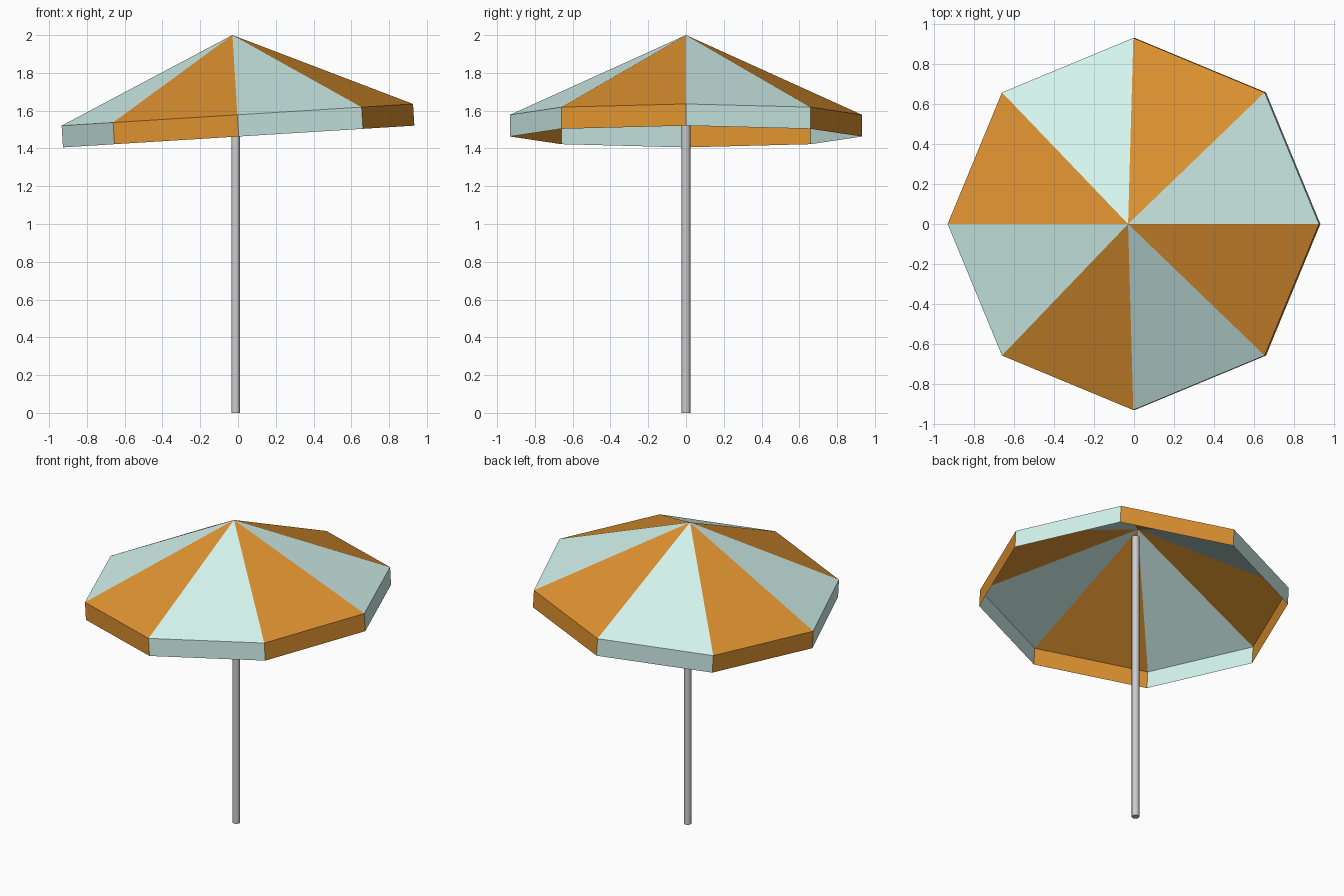
import bpy, bmesh
from math import cos, sin, pi, radians

if "Cube" in bpy.data.objects:
    bpy.data.objects.remove(bpy.data.objects["Cube"])

SIDES = 8
RIM_R = 0.932
PEAK = 0.423      # apex height above the rim
VALANCE = 0.115   # depth of the hanging edge


def material(name, rgb):
    m = bpy.data.materials.new(name)
    m.diffuse_color = (*rgb, 1)
    m.use_nodes = True
    m.node_tree.nodes["Principled BSDF"].inputs["Base Color"].default_value = m.diffuse_color
    return m


# Canopy: single-sheet octagonal cone with a hanging valance, alternating panels
bm = bmesh.new()


def ring(r, z):
    return [bm.verts.new((r * cos(2 * pi * k / SIDES), r * sin(2 * pi * k / SIDES), z))
            for k in range(SIDES)]


apex = bm.verts.new((0, 0, PEAK))
rings = [ring(RIM_R / 2, PEAK / 2), ring(RIM_R, 0), ring(RIM_R, -VALANCE)]
for k in range(SIDES):
    n = (k + 1) % SIDES
    faces = [bm.faces.new((apex, rings[0][k], rings[0][n]))]
    for hi, lo in zip(rings, rings[1:]):
        faces.append(bm.faces.new((hi[k], lo[k], lo[n], hi[n])))
    for f in faces:
        f.material_index = k % 2

mesh = bpy.data.meshes.new("canopy")
bm.to_mesh(mesh)
bm.free()
mesh.materials.append(material("pale_mint", (0.65, 0.90, 0.85)))
mesh.materials.append(material("orange", (0.74, 0.29, 0.03)))
canopy = bpy.data.objects.new("canopy", mesh)
bpy.context.collection.objects.link(canopy)
canopy.location = (-0.0035, 0, 1.578)
canopy.rotation_euler.y = radians(-3.54)   # slight tilt, right side up

# Pole: upright round post ending just under the apex
POLE_H = 1.94
bpy.ops.mesh.primitive_cylinder_add(vertices=16, radius=0.023, depth=POLE_H,
                                    location=(-0.012, 0, POLE_H / 2))
pole = bpy.context.object
pole.name = "pole"
bpy.ops.object.shade_smooth_by_angle(angle=radians(40))
